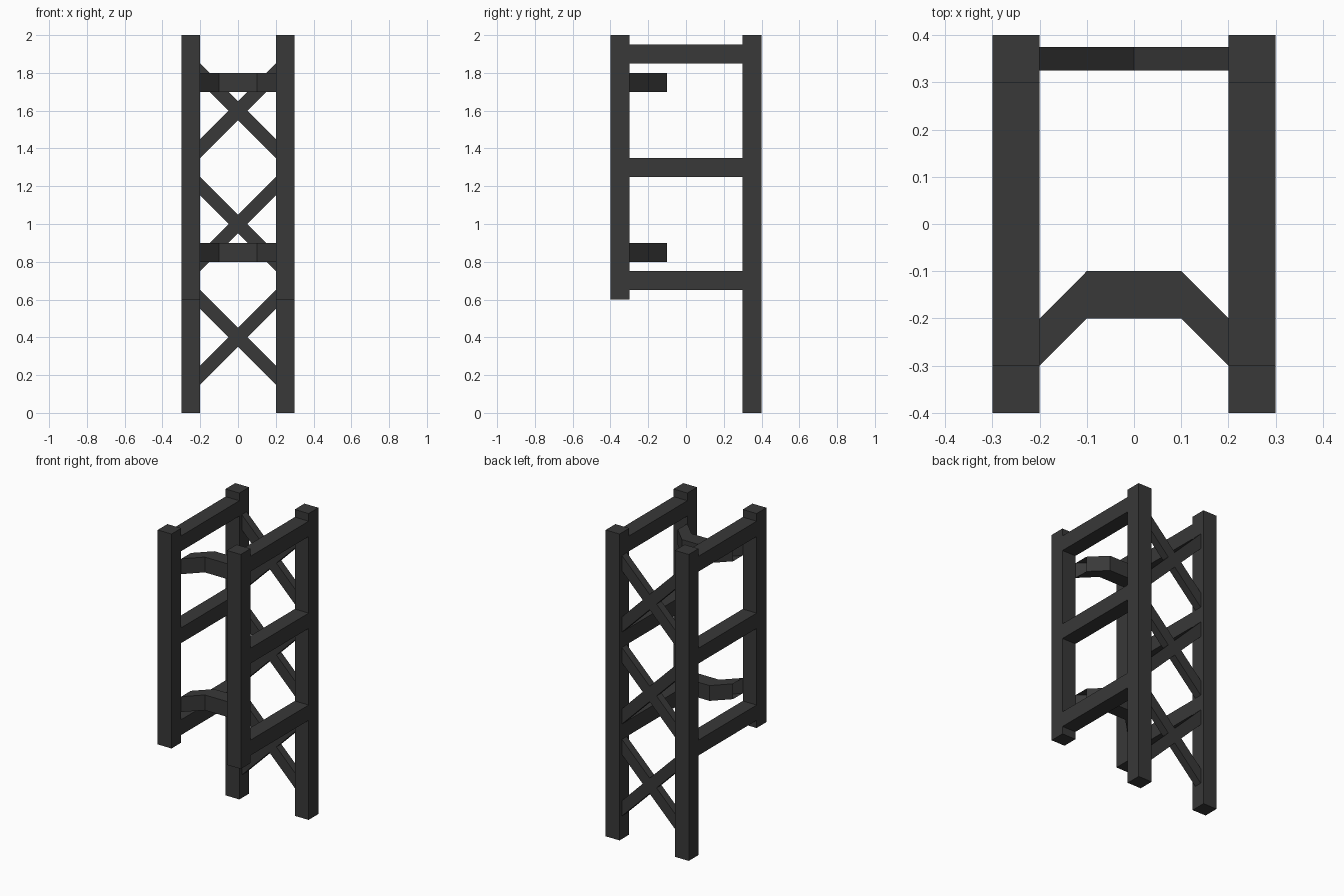
import bpy, bmesh
from mathutils import Vector

if "Cube" in bpy.data.objects:
    bpy.data.objects.remove(bpy.data.objects["Cube"])

steel = bpy.data.materials.new("dark_steel")
steel.diffuse_color = (0.04, 0.04, 0.04, 1)
steel.use_nodes = True
steel.node_tree.nodes["Principled BSDF"].inputs["Base Color"].default_value = steel.diffuse_color


def prism(name, profile, offset, open_ends_x=None):
    """Extrude a flat 3D outline by offset; optionally leave the faces at |x| = open_ends_x open."""
    bm = bmesh.new()
    face = bm.faces.new([bm.verts.new(p) for p in profile])
    res = bmesh.ops.extrude_face_region(bm, geom=[face], use_keep_orig=True)
    verts = [g for g in res["geom"] if isinstance(g, bmesh.types.BMVert)]
    bmesh.ops.translate(bm, verts=verts, vec=Vector(offset))
    bmesh.ops.recalc_face_normals(bm, faces=bm.faces)
    if open_ends_x is not None:
        ends = [f for f in bm.faces
                if all(abs(abs(v.co.x) - open_ends_x) < 1e-4 for v in f.verts)]
        bmesh.ops.delete(bm, geom=ends, context='FACES')
    mesh = bpy.data.meshes.new(name)
    bm.to_mesh(mesh)
    bm.free()
    mesh.materials.append(steel)
    obj = bpy.data.objects.new(name, mesh)
    bpy.context.collection.objects.link(obj)
    return obj


def box(name, x0, x1, y0, y1, z0, z1):
    return prism(name, [(x0, y0, z0), (x1, y0, z0), (x1, y1, z0), (x0, y1, z0)],
                 (0, 0, z1 - z0))


# Posts and side rails on both sides
for side, x0 in (("left", -0.3), ("right", 0.2)):
    x1 = x0 + 0.1
    box(f"back_post_{side}", x0, x1, 0.3, 0.4, 0, 2)
    box(f"front_post_{side}", x0, x1, -0.4, -0.3, 0.6, 2)
    for i, z in enumerate((0.65, 1.25, 1.85)):
        box(f"side_rail_{side}_{i}", x0, x1, -0.3, 0.3, z, z + 0.1)

# Bent bars between the front posts, set back in the middle
bend = [(-0.2, -0.3), (-0.1, -0.2), (0.1, -0.2), (0.2, -0.3)]
outline = bend + [(x, y + 0.1) for x, y in reversed(bend)]
for i, z in enumerate((0.8, 1.7)):
    prism(f"bent_bar_{i}", [(x, y, z) for x, y in outline], (0, 0, 0.1), open_ends_x=0.2)

# Cross braces between the back posts
cross = [(0.05, 0), (0.2, 0.15), (0.2, 0.25), (0, 0.05), (-0.2, 0.25), (-0.2, 0.15)]
cross += [(-x, -z) for x, z in cross]
for i, zc in enumerate((0.4, 1.0, 1.6)):
    prism(f"cross_brace_{i}", [(x, 0.325, zc + z) for x, z in cross], (0, 0.05, 0),
          open_ends_x=0.2)
